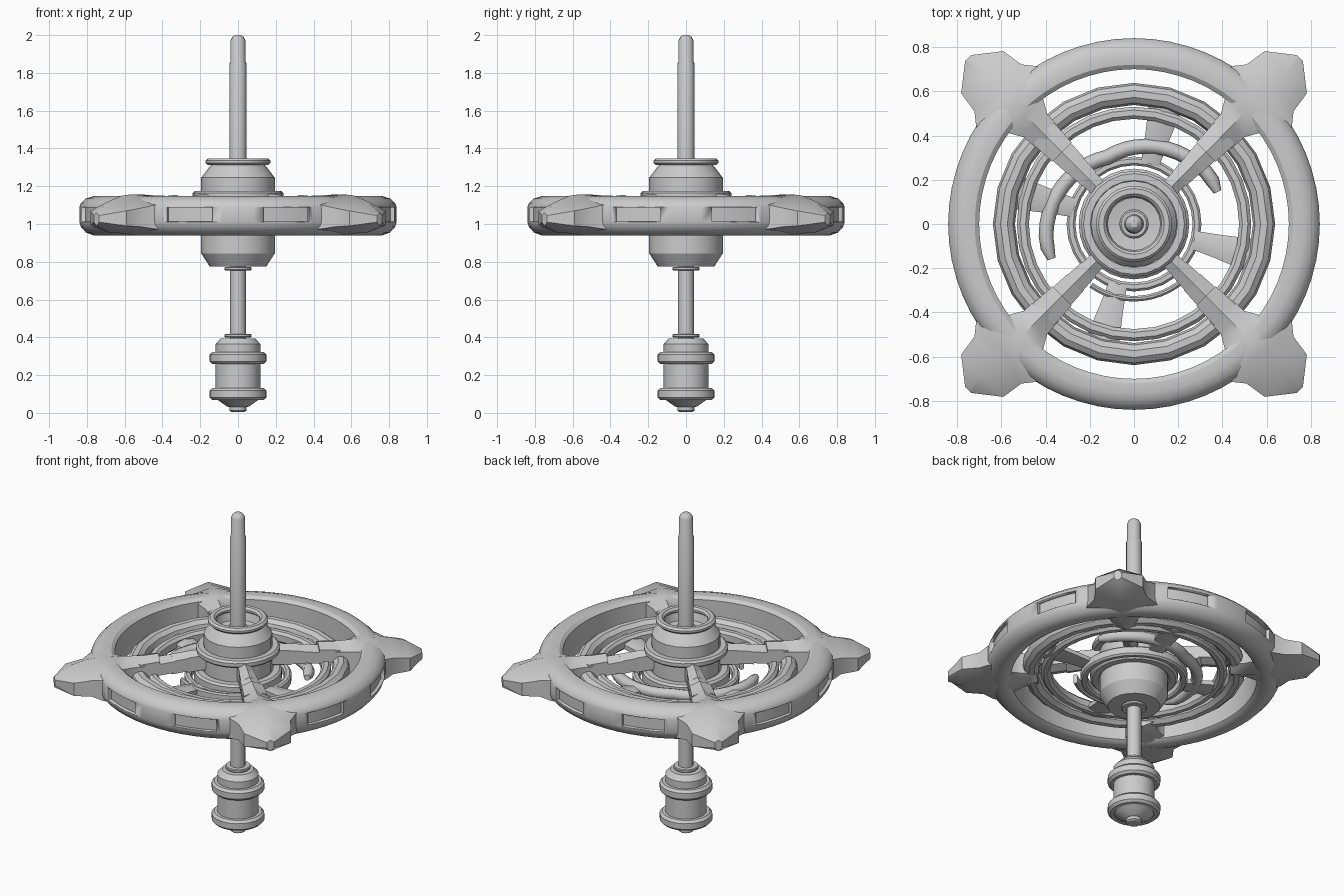
import bpy, bmesh
from math import sin, cos, pi, radians
from mathutils import Matrix

if "Cube" in bpy.data.objects:
    bpy.data.objects.remove(bpy.data.objects["Cube"])


def finish(name, bm, angle=32):
    bmesh.ops.remove_doubles(bm, verts=bm.verts, dist=1e-5)
    bmesh.ops.recalc_face_normals(bm, faces=bm.faces)
    me = bpy.data.meshes.new(name)
    bm.to_mesh(me)
    bm.free()
    ob = bpy.data.objects.new(name, me)
    bpy.context.collection.objects.link(ob)
    bpy.ops.object.select_all(action='DESELECT')
    ob.select_set(True)
    bpy.context.view_layer.objects.active = ob
    bpy.ops.object.shade_smooth_by_angle(angle=radians(angle))
    return ob


def revolve(bm, prof, n, closed, a0=0.0, a1=360.0):
    """Sweep an (r, z) profile round z; a partial sweep gets end caps."""
    full = a1 - a0 >= 360
    angs = [radians(a0 + (a1 - a0) * i / n) for i in range(n if full else n + 1)]
    rows = [[bm.verts.new((r * cos(a), r * sin(a), z)) for r, z in prof] for a in angs]
    m = len(prof)
    for i in range(n):
        p, q = rows[i], rows[(i + 1) % len(rows)]
        for j in range(m if closed else m - 1):
            k = (j + 1) % m
            bm.faces.new((p[j], q[j], q[k], p[k]))
    if not full:
        bm.faces.new(rows[0])
        bm.faces.new(rows[-1])


def lathe(name, prof, n=24, closed=False):
    bm = bmesh.new()
    revolve(bm, prof, n, closed)
    bmesh.ops.dissolve_degenerate(bm, edges=bm.edges, dist=1e-6)
    return finish(name, bm)


def band(r0, r1, z0, z1, c):
    """Chamfered rectangular ring section."""
    return [(r0, z0 + c), (r0 + c, z0), (r1 - c, z0), (r1, z0 + c),
            (r1, z1 - c), (r1 - c, z1), (r0 + c, z1), (r0, z1 - c)]


def oval(r, z, a, b, n=10):
    return [(r + a * cos(2 * pi * i / n), z + b * sin(2 * pi * i / n)) for i in range(n)]


def loft(bm, stations, angle):
    """Ridged sections along x: (x, half width, ridge z, shoulder z, low z, keel z)."""
    M = Matrix.Rotation(radians(angle), 4, 'Z')
    from mathutils import Vector
    rows = []
    for x, w, zt, zs, zl, zb in stations:
        sec = [(0, zt), (w, zs), (w, zl), (0, zb), (-w, zl), (-w, zs)]
        rows.append([bm.verts.new(M @ Vector((x, y, z))) for y, z in sec])
    for p, q in zip(rows, rows[1:]):
        for j in range(6):
            k = (j + 1) % 6
            bm.faces.new((p[j], q[j], q[k], p[k]))
    bm.faces.new(rows[0])
    bm.faces.new(rows[-1])


DIAG = (45, 135, 225, 315)

# Central rod and lower shaft
lathe("upper_rod", [(0, 1.2), (.045, 1.2), (.045, 1.85), (.04, 1.86), (.04, 1.97),
                    (.03, 1.99), (.015, 2), (0, 2)], 16)
lathe("lower_shaft", [(0, .35), (.042, .35), (.042, .85), (0, .85)], 16)
for nm, z in (("upper_washer", .755), ("lower_washer", .40)):
    lathe(nm, band(.03, .072, z, z + .018, .004), 20, True)

# Pommel with two bands
lathe("pommel", [(0, .005), (.035, .005), (.045, .012), (.045, .03), (.06, .035), (.095, .06),
                 (.118, .075), (.118, .365), (.09, .395), (0, .395)], 24)
for i, z in enumerate((.10, .29)):
    lathe("pommel_band_%d" % i, band(.10, .15, z - .032, z + .032, .014), 24, True)

# Hub body with open cup at the top
lathe("hub", [(0, .775), (.15, .775), (.195, .845), (.195, 1.245), (.15, 1.305),
              (.135, 1.32), (.12, 1.27), (.06, 1.26), (0, 1.26)], 20)
lathe("hub_rim", band(.125, .172, 1.312, 1.348, .012), 28, True)
lathe("rod_seat", band(.03, .065, 1.25, 1.285, .008), 20, True)
lathe("hub_collar", band(.185, .24, 1.13, 1.175, .012), 24, True)

# Rings round the hub
lathe("inner_ring", band(.265, .305, .94, 1.0, .01), 28, True)
lathe("inner_ring_small", band(.19, .25, .95, 1.03, .012), 28, True)
lathe("middle_ring", oval(.588, 1.03, .05, .055), 24, True)
lathe("middle_ring_inner", band(.475, .53, .985, 1.055, .015), 32, True)

# Outer ring: flat inner wall, rounded outside, eight recessed panels
ring = lathe("outer_ring", [(.70, .96), (.72, .945), (.765, .94), (.805, .955), (.832, .985), (.84, 1.01),
                            (.84, 1.09), (.832, 1.11), (.805, 1.135), (.765, 1.148), (.72, 1.145), (.70, 1.13)],
             64, True)
bm = bmesh.new()
for k in range(4):
    for s in (-18, 18):
        a = k * 90 + s
        revolve(bm, [(.818, 1.012), (.9, 1.012), (.9, 1.088), (.818, 1.088)], 6, True, a - 8.7, a + 8.7)
cutter = finish("panel_cutter", bm)
mod = ring.modifiers.new("panels", 'BOOLEAN')
mod.operation, mod.solver, mod.object = 'DIFFERENCE', 'EXACT', cutter
bpy.context.view_layer.objects.active = ring
bpy.ops.object.modifier_apply(modifier=mod.name)
bpy.data.objects.remove(cutter)

# Four horns, flaring out of the ring on the diagonals
bm = bmesh.new()
for a in DIAG:
    loft(bm, [(.55, .07, 1.15, 1.11, .99, .96), (.63, .075, 1.152, 1.11, .98, .95),
              (.70, .115, 1.155, 1.12, .97, .945), (.76, .22, 1.155, 1.12, .97, .942),
              (.82, .19, 1.155, 1.10, .975, .945), (.87, .15, 1.15, 1.085, .985, .95),
              (.97, .135, 1.12, 1.07, .99, .955), (1.06, .02, 1.06, 1.045, 1.01, .99)], a)
finish("horns", bm, 38)

# Stepped arms from horns to hub
for i, a in enumerate(DIAG):
    bm = bmesh.new()
    for x0, x1, w, zt in ((.46, .58, .068, 1.15), (.37, .475, .058, 1.14), (.29, .385, .05, 1.15), (.17, .30, .042, 1.16)):
        loft(bm, [(x0, w * .9, zt + .005, zt - .02, 1.05, 1.03),
                  (x1, w, zt - .005, zt - .03, 1.04, 1.02)], a)
    finish("arm_%d" % i, bm, 20)

# Four broad blades joining the hub rings to the middle ring
bm = bmesh.new()
for k in range(4):
    loft(bm, [(.28, .042, 1.01, 1.0, .975, .97), (.40, .055, 1.03, 1.015, .99, .98),
              (.54, .075, 1.045, 1.03, 1.0, .99)], 75 + 90 * k)
finish("blades", bm, 40)

# Crescent hook sweeping round the hub
cu = bpy.data.curves.new("crescent_hook", 'CURVE')
cu.dimensions = '3D'
cu.bevel_depth = .034
cu.bevel_resolution = 2
cu.use_fill_caps = True
sp = cu.splines.new('POLY')
N = 24
sp.points.add(N)
for i, p in enumerate(sp.points):
    t = i / N * 2 - 1
    a = radians(112 + 91 * t)
    r = .325 + .08 * min(1, abs(t) * 1.15)
    p.co = (r * cos(a), r * sin(a), 1.01, 1)
    p.radius = .55 if i in (0, N) else 1.0 - .25 * max(0, abs(t) - .7)
sp.use_smooth = True
bpy.context.collection.objects.link(bpy.data.objects.new("crescent_hook", cu))

# Short arc guard on the opposite side
bm = bmesh.new()
revolve(bm, band(.325, .35, .96, 1.02, .008), 12, True, 235, 310)
finish("arc_guard", bm)
